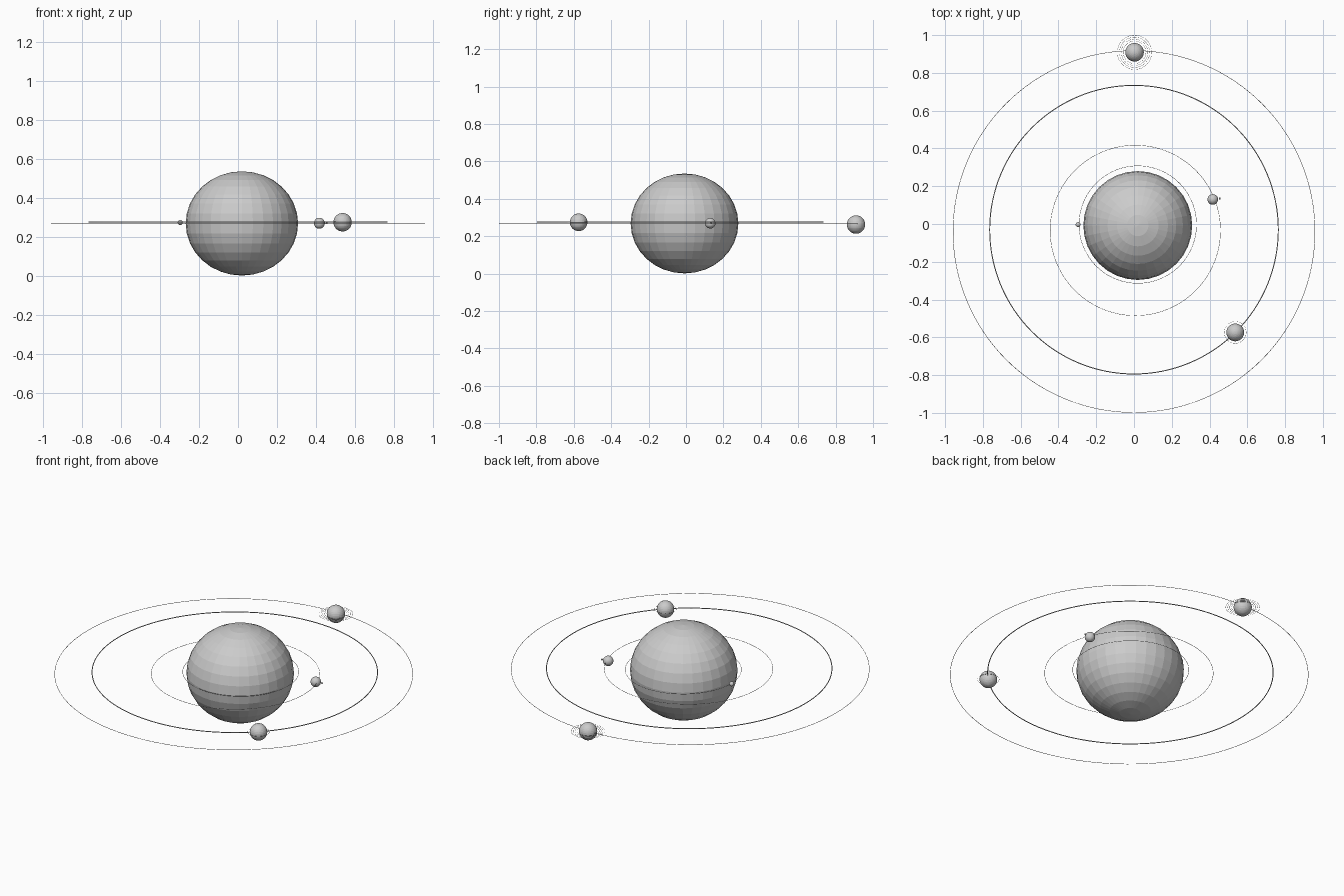
import bpy

if "Cube" in bpy.data.objects:
    bpy.data.objects.remove(bpy.data.objects["Cube"])


def ball(name, loc, r, rz=None, seg=32, rings=16):
    """Flat-shaded, optionally squashed sphere."""
    bpy.ops.mesh.primitive_uv_sphere_add(segments=seg, ring_count=rings, radius=1, location=loc)
    ob = bpy.context.object
    ob.name = name
    ob.scale = (r, r, rz or r)
    return ob


def hoop(name, loc, r, thick=0.001, seg=96):
    """Thin circular wire."""
    bpy.ops.mesh.primitive_torus_add(major_radius=r, minor_radius=thick, location=loc,
                                     major_segments=seg, minor_segments=6)
    ob = bpy.context.object
    ob.name = name
    return ob


# Central star, slightly flattened
ball("star", (0.02, -0.008, 0.268), 0.288, 0.267)

# Orbit paths, from inner to outer
hoop("orbit_1", (0.02, -0.003, 0.273), 0.311, 0.001)
hoop("orbit_2", (0.007, -0.034, 0.270), 0.451, 0.001)
hoop("orbit_3", (0.0, -0.030, 0.275), 0.764, 0.0025, 128)
hoop("orbit_4", (0.0, -0.040, 0.267), 0.958, 0.0012, 128)

# Planets
ball("planet_1", (-0.296, -0.003, 0.273), 0.013)
ball("planet_2", (0.417, 0.130, 0.269), 0.028)
ball("planet_3", (0.536, -0.574, 0.274), 0.047)
p4 = (0.003, 0.909, 0.262)
ball("planet_4", p4, 0.049)

# Moon of the second planet
ball("moon", (0.454, 0.135, 0.269), 0.005, seg=16, rings=8)

# Fine rings around the two outer planets
hoop("planet_3_ring", (0.536, -0.574, 0.274), 0.058, 0.0006, 64)
for i, r in enumerate((0.060, 0.070, 0.080, 0.091)):
    hoop(f"planet_4_ring_{i + 1}", p4, r, 0.0006, 64)
